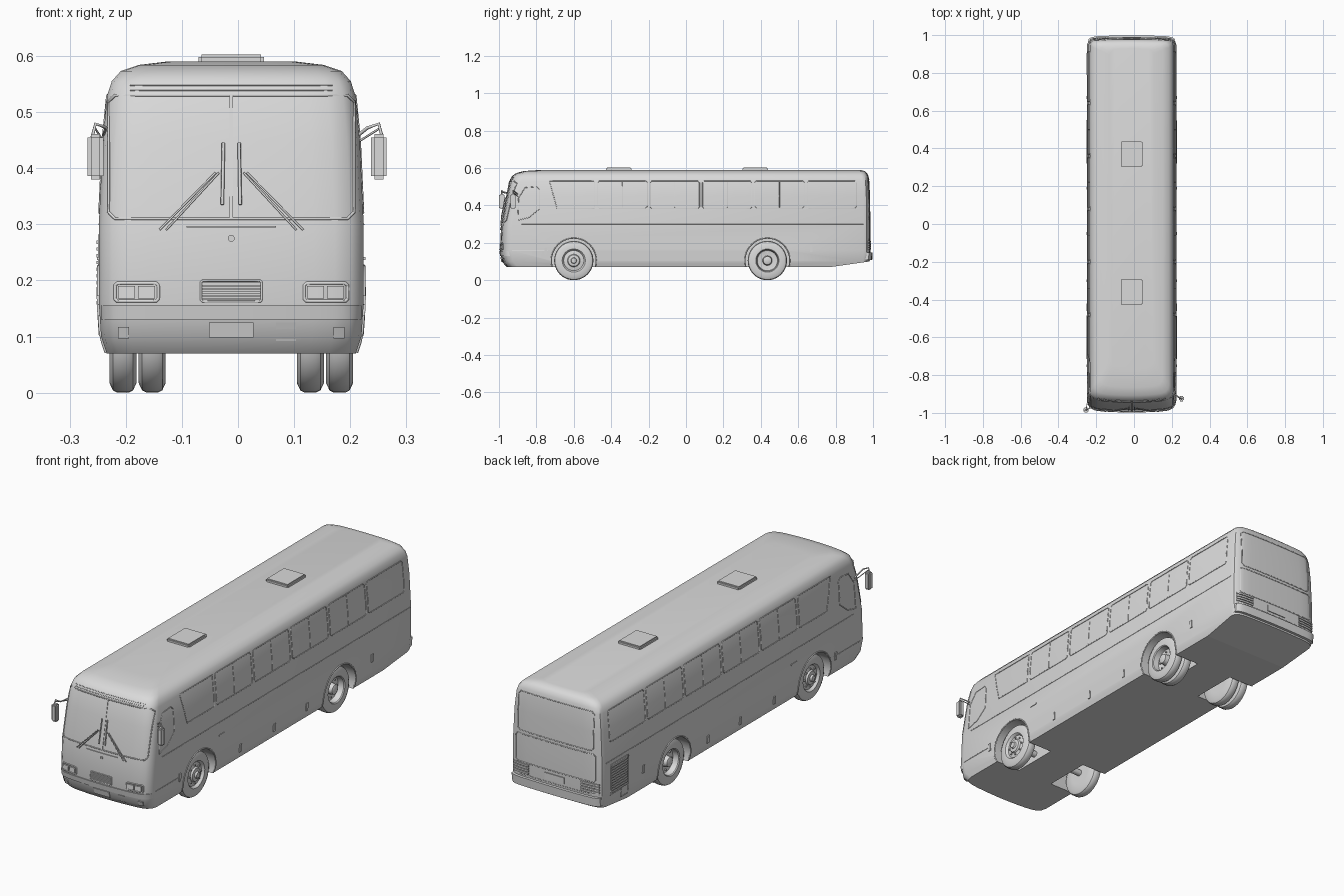
import bpy, bmesh, math
from mathutils import Vector, Matrix

if "Cube" in bpy.data.objects:
    bpy.data.objects.remove(bpy.data.objects["Cube"])

X0 = -0.012                      # centreline of the coach
AXLES = {"front": -0.60, "rear": 0.435}
WHEEL_R = 0.105

grey = bpy.data.materials.new("plain_grey")
grey.use_nodes = True
GREY = (0.7, 0.7, 0.7, 1)
grey.diffuse_color = GREY
grey.node_tree.nodes["Principled BSDF"].inputs["Base Color"].default_value = GREY

# Shell levels: height, half width, front y, back y
LEVELS = [(0.07, .222, -.958, .968), (.10, .232, -.985, .982), (.16, .236, -.995, .986),
          (.30, .236, -.988, .986), (.45, .229, -.960, .984), (.53, .221, -.943, .980),
          (.555, .213, -.932, .976), (.573, .197, -.908, .968), (.584, .165, -.865, .955),
          (.59, .115, -.77, .93)]


def level(z):
    for a, b in zip(LEVELS, LEVELS[1:]):
        if z <= b[0]:
            t = max(0, (z - a[0]) / (b[0] - a[0]))
            return [p + (q - p) * t for p, q in zip(a, b)][1:]
    return LEVELS[-1][1:]


def corner(u):
    return 1 - math.sqrt(max(0, 1 - abs(u) ** 12))


def front(x, z):
    w, f, _ = level(z)
    u = max(-1, min(1, x / w))
    return Vector((x + X0, f + .015 * u * u + .045 * corner(u), z))


def back(x, z):
    w, _, b = level(z)
    u = max(-1, min(1, x / w))
    return Vector((x + X0, b - .006 * u * u - .03 * corner(u), z))


def side(s):
    def point(y, z):
        w = level(z)[0]
        lo, hi = 0, 1            # find where the rounded corner meets this y
        for _ in range(24):
            m = (lo + hi) / 2
            if front(m * w, z).y <= y <= back(m * w, z).y:
                lo = m
            else:
                hi = m
        return Vector((X0 + s * w * hi, y, z))
    return point


def add_object(name, bm, smooth=True):
    bmesh.ops.recalc_face_normals(bm, faces=bm.faces)
    mesh = bpy.data.meshes.new(name)
    bm.to_mesh(mesh)
    bm.free()
    ob = bpy.data.objects.new(name, mesh)
    bpy.context.collection.objects.link(ob)
    mesh.materials.append(grey)
    if smooth:
        smooth_object(ob)
    return ob


def smooth_object(ob):
    bpy.ops.object.select_all(action='DESELECT')
    ob.select_set(True)
    bpy.context.view_layer.objects.active = ob
    bpy.ops.object.shade_smooth_by_angle(angle=math.radians(35))


def box(name, lo, hi, bevel=0):
    bm = bmesh.new()
    lo, hi = Vector(lo), Vector(hi)
    bmesh.ops.create_cube(bm, size=1)
    for v in bm.verts:
        v.co = Vector(c * d for c, d in zip(v.co, hi - lo)) + (lo + hi) / 2
    if bevel:
        bmesh.ops.bevel(bm, geom=bm.edges[:], offset=bevel, segments=2, affect='EDGES')
    return add_object(name, bm)


def tube(name, pts, r=.002, cyclic=False):
    cu = bpy.data.curves.new(name, 'CURVE')
    cu.dimensions = '3D'
    cu.bevel_depth, cu.bevel_resolution, cu.use_fill_caps = r, 1, True
    sp = cu.splines.new('POLY')
    sp.points.add(len(pts) - 1)
    for p, q in zip(sp.points, pts):
        p.co = (*q, 1)
    sp.use_cyclic_u = cyclic
    cu.materials.append(grey)
    ob = bpy.data.objects.new(name, cu)
    bpy.context.collection.objects.link(ob)


def trim(name, surf, corners, r=.002, cyclic=True):
    """Thin moulding following a shell surface."""
    pts, n = [], len(corners)
    for i in range(n if cyclic else n - 1):
        a, b = Vector(corners[i]), Vector(corners[(i + 1) % n])
        pts += [surf(*a.lerp(b, k / 10)) for k in range(10)]
    if not cyclic:
        pts.append(surf(*corners[-1]))
    tube(name, pts, r, cyclic)


def rect(a0, a1, z0, z1, c=.012):
    return [(a0 + c, z0), (a1 - c, z0), (a1, z0 + c), (a1, z1 - c),
            (a1 - c, z1), (a0 + c, z1), (a0, z1 - c), (a0, z0 + c)]


def plate(name, surf, out, a0, a1, z0, z1, t=.006, n=12):
    """Raised panel following a shell surface."""
    bm = bmesh.new()
    out = Vector(out)
    rows = []
    for z, d in ((z0, -.004), (z0, t), (z1, t), (z1, -.004)):
        rows.append([bm.verts.new(surf(a0 + (a1 - a0) * i / n, z) + out * d) for i in range(n + 1)])
    for j in range(4):
        p, q = rows[j], rows[(j + 1) % 4]
        for i in range(n):
            bm.faces.new((p[i], p[i + 1], q[i + 1], q[i]))
    for k in (0, n):
        bm.faces.new([r[k] for r in rows])
    return add_object(name, bm)


def lathe(name, profile, x, y, z, s=1, steps=40):
    """Spin (x, radius) points about a sideways axis."""
    bm = bmesh.new()
    vs = [bm.verts.new((s * a, 0, r)) for a, r in profile]
    es = [bm.edges.new(p) for p in zip(vs, vs[1:])]
    bmesh.ops.spin(bm, geom=vs + es, cent=(0, 0, 0), axis=(1, 0, 0), angle=math.tau, steps=steps)
    bmesh.ops.remove_doubles(bm, verts=bm.verts, dist=1e-5)
    bmesh.ops.translate(bm, verts=bm.verts, vec=(x, y, z))
    return add_object(name, bm)


# Body shell: stacked plan outlines
bm = bmesh.new()
rings = []
N = 14
us = [math.sin(math.pi / 2 * (2 * i / N - 1)) for i in range(N + 1)]
for z, w, _, _ in LEVELS:
    pts = [front(u * w, z) for u in us] + [back(u * w, z) for u in reversed(us)]
    rings.append([bm.verts.new(p) for p in pts])
for a, b in zip(rings, rings[1:]):
    for i in range(len(a)):
        j = (i + 1) % len(a)
        bm.faces.new((a[i], a[j], b[j], b[i]))
bm.faces.new(rings[0])
bm.faces.new(rings[-1])
body = add_object("body_shell", bm, False)

# Wheel wells and the rising tail underside are cut away
cutters = []
for s in (-1, 1):
    for y in AXLES.values():
        cutters.append(lathe("well_cutter", [(.095, 0), (.095, .118), (.3, .118), (.3, 0)],
                             X0, y, WHEEL_R, s))
bm = bmesh.new()
tail = [bm.verts.new((-.4, y, z)) for y, z in ((.77, .07), (1.1, .117), (1.1, 0), (.77, 0))]
face = bm.faces.new(tail)
moved = bmesh.ops.extrude_face_region(bm, geom=[face])["geom"]
bmesh.ops.translate(bm, verts=[v for v in moved if isinstance(v, bmesh.types.BMVert)], vec=(.8, 0, 0))
cutters.append(add_object("tail_cutter", bm))
bpy.context.view_layer.objects.active = body
for c in cutters:
    c.hide_render = True
    m = body.modifiers.new("cut", 'BOOLEAN')
    m.operation, m.object, m.solver = 'DIFFERENCE', c, 'EXACT'
    bpy.ops.object.modifier_apply(modifier=m.name)
for c in cutters:
    bpy.data.objects.remove(c)
smooth_object(body)

# Wheels: single in front, twin at the rear
TYRE = [(-.024, .055), (-.024, .088), (-.018, .101), (-.010, .105), (.010, .105),
        (.018, .101), (.024, .088), (.024, .062), (.020, .058)]
HUBS = {"front": [(.012, .054), (.016, .034), (.024, .030), (.026, .016), (.034, .013), (.034, 0)],
        "rear": [(-.006, .054), (-.010, .034), (-.010, .026), (.016, .022), (.020, .012), (.020, 0)]}
for s, label in ((-1, "right"), (1, "left")):
    for end, y in AXLES.items():
        x = X0 + s * .193
        lathe(f"{end}_{label}_wheel", [(-.024, 0)] + TYRE + HUBS[end], x, y, WHEEL_R, s)
        if end == "rear":
            lathe(f"rear_{label}_inner_wheel", [(-.024, 0)] + TYRE + [(.0, .05), (.0, 0)],
                  X0 + s * .141, y, WHEEL_R, s)
        for k in range(8):
            a = math.tau * k / 8
            lathe(f"{end}_{label}_wheel_nut", [(-.012, .004), (.006, .004), (.006, 0)],
                  x + s * (.014 if end == "front" else -.008),
                  y + .042 * math.cos(a), WHEEL_R + .042 * math.sin(a), s, 6)
        arch = [(y + .120 * math.cos(a), WHEEL_R + .120 * math.sin(a))
                for a in [math.radians(-16 + 212 * k / 24) for k in range(25)]]
        tube(f"{end}_{label}_arch_lip", [side(s)(*p) for p in arch], .0035)
for end, y in AXLES.items():
    lathe(f"{end}_axle", [(-.18, 0), (-.18, .015), (.18, .015), (.18, 0)], X0, y, WHEEL_R, 1, 16)

# Side glazing, handles and mouldings
for s, label in ((-1, "right"), (1, "left")):
    surf = side(s)
    bounds = [-.48, -.20, .08, .36, .64, .92]
    trim(f"{label}_front_side_window", surf, [(-.69, .385), (-.49, .385), (-.49, .53), (-.73, .53)])
    for a, b in zip(bounds, bounds[1:]):
        trim(f"{label}_side_window", surf, rect(a + .008, b - .008, .385, .53, .008))
        if b < .9:
            trim(f"{label}_window_slider", surf, [((a + b) / 2, .39), ((a + b) / 2, .525)], .0015, False)
    trim(f"{label}_cab_window", surf, [(-.90, .32), (-.84, .335), (-.785, .38), (-.785, .485),
                                       (-.80, .50), (-.86, .495), (-.895, .44)])
    trim(f"{label}_waist_moulding", surf, [(-.88, .30), (.95, .30)], .0015, False)
    for y, z in ((-.75, .155), (-.30, .12), (-.05, .12), (.19, .125), (.67, .17)):
        plate(f"{label}_locker_handle", surf, (s, 0, 0), y - .007, y + .007, z - .018, z + .018, .004, 1)
    plate(f"{label}_side_marker", surf, (s, 0, 0), -.46, -.42, .236, .242, .003, 1)

# Engine grille on the right rear flank
trim("engine_grille_frame", side(-1), [(.78, .10), (.83, .10), (.83, .14), (.91, .14), (.91, .28), (.78, .28)])
for k in range(11):
    z = .145 + k * .012
    plate("engine_grille_slat", side(-1), (-1, 0, 0), .79, .905, z, z + .006, .004, 1)

# Windscreen, wipers and nose details
F, B = (0, -1, 0), (0, 1, 0)
trim("windscreen_frame", front, rect(-.219, .219, .31, .53, .012), .0025)
plate("windscreen_divider", front, F, -.003, .003, .31, .53, .003, 1)
trim("visor_groove", front, [(-.18, .548), (.18, .548)], .0015, False)
trim("visor_lower_groove", front, [(-.18, .539), (.18, .539)], .0015, False)
for s in (-1, 1):
    def wiper_point(x, z):
        return front(s * x, z) + Vector((0, -.006, 0))
    for d in (0, .012):
        trim("wiper_arm", wiper_point, [(.128 - d, .29), (.028 - d / 2, .392)], .002, False)
    trim("wiper_blade", wiper_point, [(.016, .335), (.014, .445)], .003, False)
    x0, x1 = sorted((s * .130, s * .207))
    trim("headlight_frame", front, rect(x0, x1, .163, .195, .004), .003)
    for k in range(2):
        a = x0 + .005 + k * .036
        plate("headlight", front, F, a, a + .030, .168, .190, .005, 3)
    f0, f1 = sorted((s * .182, s * .202))
    plate("fog_lamp", front, F, f0, f1, .096, .117, .005, 2)
for k in range(6):
    z = .165 + k * .006
    plate("nose_grille_slat", front, F, -.052, .052, z, z + .003, .004, 4)
trim("nose_grille_frame", front, rect(-.054, .054, .162, .2, .003))
plate("bonnet_handle", front, F, -.08, .08, .294, .297, .004, 6)
lathe("nose_badge_stud", [(-.005, .006), (.005, .006), (.005, 0)], 0, 0, 0, 1, 16).matrix_world = (
    Matrix.Translation(front(0, .275)) @ Matrix.Rotation(-math.pi / 2, 4, 'Z'))
plate("front_number_plate", front, F, -.04, .04, .098, .125, .004, 2)
plate("tow_cover", front, F, .08, .115, .092, .125, .002, 2)

# Bumpers wrap the nose and tail
plate("front_bumper_band", front, F, -.232, .232, .130, .155, .004, 40)
plate("rear_bumper", back, B, -.228, .228, .108, .148, .013, 40)
for s in (-1, 1):
    trim("bumper_groove", side(s), [(-.93, .157), (-.74, .157)], .0015, False)
    x0, x1 = sorted((s * .135, s * .222))
    for k in range(4):
        z = .165 + k * .012
        plate("tail_lamp", back, B, x0, x1, z, z + .008, .005, 8)
trim("rear_window_frame", back, rect(-.195, .195, .36, .54))
trim("engine_hatch", back, rect(-.205, .205, .215, .345, .008))
trim("rear_groove", back, [(-.22, .158), (.22, .158)], .0015, False)
plate("rear_number_plate", back, B, -.05, .05, .17, .20, .004, 2)

# Roof hatches
for y in (-.36, .37):
    box("roof_hatch", (X0 - .058, y - .068, .585), (X0 + .058, y + .068, .603), .005)

# Mirrors on bent arms
for s, label, y, x in ((-1, "right", -.985, -.254), (1, "left", -.925, .251)):
    box(f"{label}_mirror", (x - .014, y - .014, .38), (x + .014, y + .014, .461), .006)
    root = side(s)(-.90, .46)
    tube(f"{label}_mirror_arm", [root, (x - s * .02, y + .01, .472), (x, y, .479), (x + s * .006, y, .455)], .003)
    tube(f"{label}_mirror_brace", [root + Vector((0, 0, -.012)), (x, y, .470)], .002)
